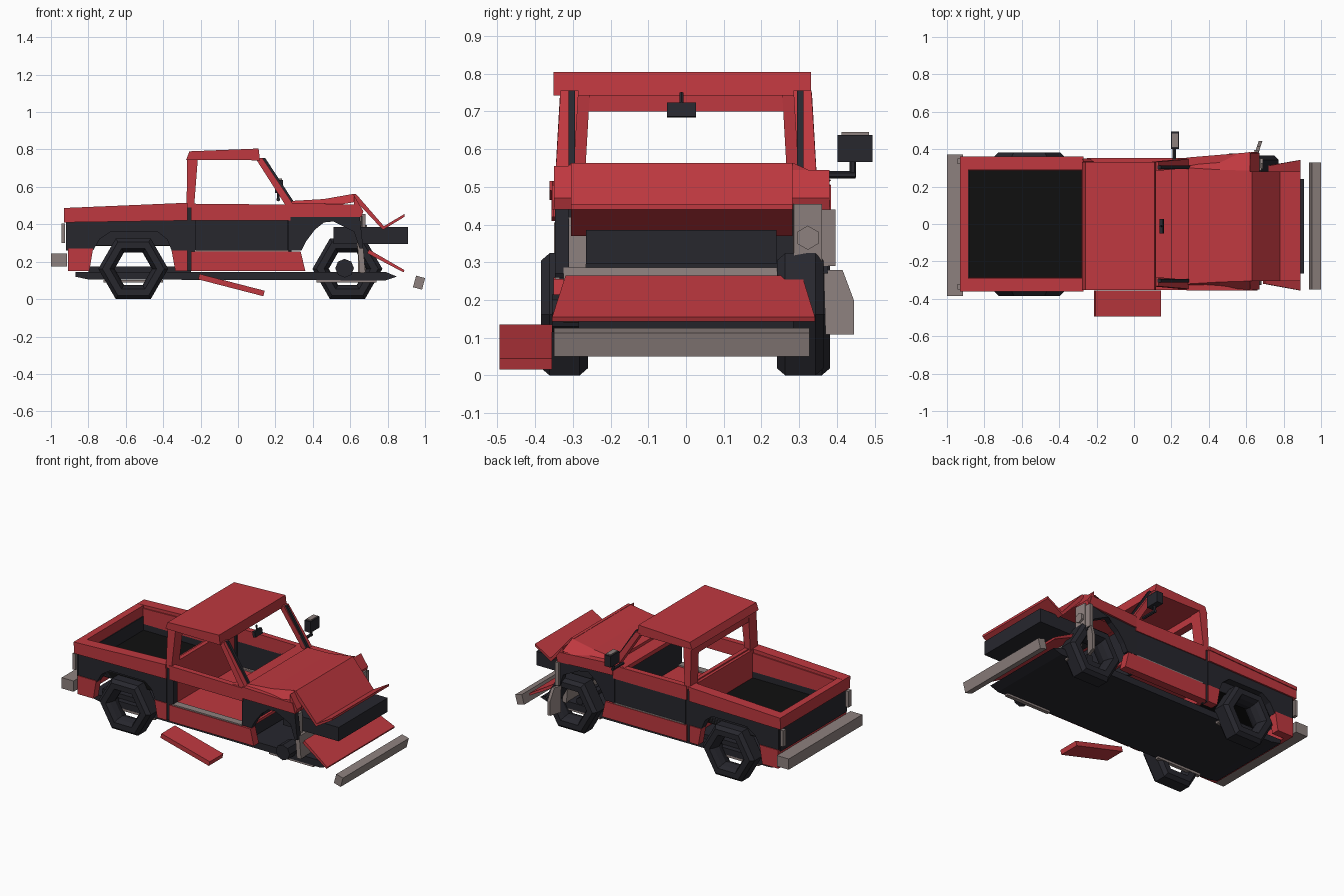
import bpy, bmesh, math
from mathutils import Matrix, Vector


def material(name, rgb):
    m = bpy.data.materials.new(name)
    m.diffuse_color = (*rgb, 1)
    return m


RED = material("red_paint", (0.52, 0.04, 0.05))
DARK = material("dark_trim", (0.02, 0.02, 0.027))
BLACK = material("black_liner", (0.005, 0.005, 0.005))
GREY = material("dull_metal", (0.27, 0.22, 0.21))


def finish(name, bm, mat):
    bmesh.ops.recalc_face_normals(bm, faces=bm.faces[:])
    me = bpy.data.meshes.new(name)
    bm.to_mesh(me)
    bm.free()
    me.materials.append(mat)
    ob = bpy.data.objects.new(name, me)
    bpy.context.collection.objects.link(ob)
    return ob


def box(name, x, y, z, mat, tilt=0, yaw=0):
    """Box from (min, max) ranges, turned about its own centre."""
    bm = bmesh.new()
    size = [b - a for a, b in (x, y, z)]
    mid = [(a + b) / 2 for a, b in (x, y, z)]
    bmesh.ops.create_cube(bm, size=1)
    bm.transform(Matrix.Translation(mid) @ Matrix.Rotation(math.radians(yaw), 4, 'Z')
                 @ Matrix.Rotation(math.radians(tilt), 4, 'Y') @ Matrix.Diagonal((*size, 1)))
    return finish(name, bm, mat)


def prism(name, pts, y0, y1, mat, move=None):
    """Side profile (x, z) extruded from y0 to y1; move(v) may reshape it."""
    bm = bmesh.new()
    f = bm.faces.new([bm.verts.new((x, y0, z)) for x, z in pts])
    ext = bmesh.ops.extrude_face_region(bm, geom=[f])["geom"]
    for v in ext:
        if isinstance(v, bmesh.types.BMVert):
            v.co.y = y1
    if move:
        for v in bm.verts:
            move(v.co)
    return finish(name, bm, mat)


def loft(name, sections, mat):
    """Closed skin through rings with equal point counts."""
    bm = bmesh.new()
    rings = [[bm.verts.new(p) for p in s] for s in sections]
    n = len(rings[0])
    for a, b in zip(rings, rings[1:]):
        for i in range(n):
            bm.faces.new((a[i], a[(i + 1) % n], b[(i + 1) % n], b[i]))
    bm.faces.new(rings[0])
    bm.faces.new(rings[-1])
    return finish(name, bm, mat)


def lathe(name, x, y, z, profile, mat, sides=6):
    """Closed (radius, y offset) profile spun around the y axis."""
    bm = bmesh.new()
    rings = []
    for i in range(sides):
        a = 2 * math.pi * i / sides
        rings.append([bm.verts.new((x + r * math.cos(a), y + d, z + r * math.sin(a)))
                      for r, d in profile])
    n = len(profile)
    for i in range(sides):
        a, b = rings[i], rings[(i + 1) % sides]
        for j in range(n):
            bm.faces.new((a[j], a[(j + 1) % n], b[(j + 1) % n], b[j]))
    return finish(name, bm, mat)


def rod(name, a, b, r, mat, sides=6):
    a, b = Vector(a), Vector(b)
    bm = bmesh.new()
    bmesh.ops.create_cone(bm, cap_ends=True, segments=sides, radius1=r, radius2=r, depth=(b - a).length)
    bm.transform(Matrix.Translation((a + b) / 2) @ (b - a).to_track_quat('Z', 'Y').to_matrix().to_4x4())
    return finish(name, bm, mat)


# Three six-sided wheels; the front one on the open side is missing
TYRE = [(0.165, -0.062), (0.187, -0.04), (0.187, 0.04), (0.165, 0.062),
        (0.125, 0.062), (0.11, 0.035), (0.10, 0.0), (0.11, -0.035), (0.125, -0.062)]
for name, x, y in (("rear_wheel_near", -0.56, -0.322), ("rear_wheel_far", -0.56, 0.32),
                   ("front_wheel_far", 0.585, 0.303)):
    lathe(name, x, y, 0.162, TYRE, DARK)
rod("front_axle", (0.57, -0.355, 0.165), (0.57, 0.28, 0.165), 0.025, DARK)
rod("bare_hub", (0.57, -0.355, 0.165), (0.57, -0.25, 0.165), 0.05, DARK, 8)

# Chassis
prism("chassis", [(-0.87, 0.12), (-0.8, 0.105), (0.79, 0.10), (0.85, 0.12), (0.79, 0.145),
                  (-0.87, 0.145)], -0.285, 0.285, DARK)
box("rear_chassis_step", (-0.8, -0.25), (-0.25, 0.25), (0.14, 0.175), DARK)
for x in (-0.56, 0.58):
    for y in (-0.27, 0.27):
        box("axle_bracket", (x - 0.16, x + 0.16), (y - 0.012, y + 0.012), (0.088, 0.102), GREY)

# Body sides
for s, side in ((-1, "near"), (1, "far")):
    def panel(name, pts, a, b, mat, move=None):
        prism(f"{name}_{side}", pts, s * a, s * b, mat, move)

    def flare(co):
        if s > 0 and co.x > 0.5:
            co.y += 0.03

    # Bed side
    panel("bed_band", [(-0.91, 0.26), (-0.91, 0.42), (-0.27, 0.425), (-0.27, 0.26), (-0.355, 0.26),
                       (-0.38, 0.32), (-0.43, 0.36), (-0.68, 0.36), (-0.74, 0.32), (-0.775, 0.26)],
          0.30, 0.347, DARK)
    panel("bed_tail_skirt", [(-0.91, 0.15), (-0.91, 0.27), (-0.775, 0.27), (-0.795, 0.15)], 0.30, 0.352, RED)
    panel("bed_front_skirt", [(-0.355, 0.26), (-0.27, 0.26), (-0.27, 0.15), (-0.335, 0.15)], 0.30, 0.352, RED)
    panel("bed_rail", [(-0.93, 0.41), (-0.93, 0.487), (-0.27, 0.515), (-0.27, 0.42)], 0.292, 0.357, RED)
    panel("bed_rail_lip", [(-0.93, 0.465), (-0.93, 0.487), (-0.27, 0.515), (-0.27, 0.49)], 0.30, 0.362, RED)
    panel("bed_inner_wall", [(-0.9, 0.37), (-0.9, 0.47), (-0.28, 0.49), (-0.28, 0.37)], 0.285, 0.30, RED)
    panel("bed_arch_liner", [(-0.9, 0.29), (-0.9, 0.37), (-0.28, 0.37), (-0.28, 0.29)], 0.285, 0.30, DARK)
    box(f"tail_light_{side}", (-0.945, -0.925), (s * 0.335 - 0.015, s * 0.335 + 0.015), (0.30, 0.405), GREY)
    # Cab side
    panel("cab_sill", [(-0.25, 0.15), (-0.25, 0.255), (0.335, 0.255), (0.36, 0.15)], 0.30, 0.352, RED)
    panel("sill_strip", [(-0.23, 0.253), (-0.23, 0.263), (0.27, 0.263), (0.27, 0.253)], 0.30, 0.348, GREY)
    panel("cab_belt", [(-0.25, 0.42), (-0.25, 0.51), (0.28, 0.505), (0.28, 0.42)], 0.315, 0.352, RED)
    panel("cab_rear_post", [(-0.27, 0.15), (-0.27, 0.5), (-0.225, 0.5), (-0.225, 0.15)], 0.30, 0.342, DARK)

    # Roof posts lean inwards
    def lean(co):
        co.y -= s * max(0, co.z - 0.5) * 0.06
    panel("rear_pillar", [(-0.275, 0.49), (-0.272, 0.75), (-0.215, 0.75), (-0.235, 0.49)], 0.27, 0.349, RED, lean)
    panel("windscreen_pillar", [(0.255, 0.5), (0.095, 0.75), (0.13, 0.755), (0.30, 0.5)], 0.30, 0.348, RED, lean)
    panel("windscreen_seal", [(0.285, 0.51), (0.125, 0.755), (0.145, 0.755), (0.305, 0.51)], 0.295, 0.312, DARK)

    # Front wing with wheel arch
    panel("wing_band", [(0.27, 0.26), (0.27, 0.45), (0.65, 0.45), (0.67, 0.27), (0.65, 0.27), (0.62, 0.36),
                        (0.56, 0.39), (0.51, 0.415), (0.46, 0.41), (0.41, 0.37), (0.365, 0.31), (0.34, 0.26)],
          0.31, 0.347, DARK, flare)
    panel("wing_top", [(0.28, 0.44), (0.28, 0.515), (0.64, 0.505), (0.66, 0.44)], 0.27, 0.355, RED, flare)

# Closed door on the far side only; the near opening shows the floor
box("far_door", (-0.24, 0.28), (0.315, 0.346), (0.25, 0.43), DARK)

# Bed
box("bed_floor", (-0.91, -0.27), (-0.30, 0.30), (0.285, 0.33), BLACK)
box("bed_front_wall", (-0.28, -0.262), (-0.34, 0.34), (0.27, 0.512), RED)
box("tailgate", (-0.92, -0.88), (-0.34, 0.34), (0.26, 0.42), DARK)
box("tailgate_top", (-0.93, -0.885), (-0.355, 0.355), (0.41, 0.487), RED)
box("tailgate_skirt", (-0.91, -0.88), (-0.34, 0.34), (0.15, 0.265), RED)

# Cab
box("cab_floor", (-0.25, 0.3), (-0.335, 0.335), (0.235, 0.253), RED)
box("cab_back", (-0.262, -0.235), (-0.34, 0.34), (0.15, 0.52), RED)
box("firewall", (0.265, 0.285), (-0.335, 0.335), (0.15, 0.5), DARK)
box("cowl", (0.20, 0.31), (-0.34, 0.34), (0.48, 0.507), RED)
box("rear_window_header", (-0.27, -0.22), (-0.33, 0.32), (0.70, 0.76), RED)
prism("roof", [(-0.277, 0.745), (-0.26, 0.79), (0.11, 0.805), (0.118, 0.742)], -0.352, 0.332, RED)
rod("mirror_stem", (0.14, -0.012, 0.75), (0.15, -0.012, 0.70), 0.006, DARK)
box("cabin_mirror", (0.14, 0.158), (-0.05, 0.026), (0.685, 0.722), DARK, -10)

# Hood with crumpled, folded nose
loft("hood", [[(x, -w, z - 0.045), (x, -t, z), (x, t - 0.02, z), (x, w + e, z - 0.045)]
              for x, w, t, z, e in ((0.29, 0.345, 0.32, 0.525, 0.0), (0.46, 0.345, 0.31, 0.535, 0.015),
                                    (0.62, 0.35, 0.305, 0.563, 0.035))], RED)
prism("folded_hood_nose", [(0.61, 0.563), (0.63, 0.563), (0.78, 0.39), (0.89, 0.455), (0.89, 0.44),
                           (0.775, 0.37), (0.61, 0.545)], -0.305, 0.282, RED)
prism("hood_side_remnant", [(0.62, 0.555), (0.67, 0.47), (0.66, 0.44), (0.62, 0.44)], -0.35, -0.3, RED)
prism("hood_side_remnant_far", [(0.62, 0.545), (0.67, 0.47), (0.66, 0.44), (0.62, 0.44)], 0.28, 0.38, RED)

# Nose: displaced grille block, lamp plates and bent valance
box("grille_block", (0.51, 0.91), (-0.265, 0.24), (0.295, 0.385), DARK)
box("radiator_panel", (0.645, 0.675), (-0.325, 0.30), (0.14, 0.285), GREY, -5)
box("near_lamp_plate", (0.635, 0.65), (-0.312, -0.265), (0.27, 0.42), GREY)
box("far_lamp_plate", (0.66, 0.678), (0.285, 0.36), (0.29, 0.455), GREY, 0, 6)
box("far_lamp_surround", (0.645, 0.668), (0.35, 0.396), (0.29, 0.44), GREY, 0, 6)
rod("far_lamp", (0.665, 0.323, 0.365), (0.69, 0.323, 0.365), 0.032, GREY)
loft("hanging_lamp_plate", [[(0.65 + x, 0.365, 0.28), (0.665 + x, 0.415, 0.28), (0.675 + x, 0.445, 0.20),
                             (0.675 + x, 0.445, 0.108), (0.65 + x, 0.37, 0.108)] for x in (-0.008, 0.012)], GREY)
loft("bent_valance", [[(0.70, y * 0.9, 0.265), (0.89, y, 0.155), (0.885, y, 0.143), (0.69, y * 0.9, 0.245)]
                      for y in (-0.355, 0.342)], RED)

# Bumpers
box("rear_bumper", (-1.0, -0.915), (-0.385, 0.372), (0.175, 0.245), GREY)
box("fallen_front_bumper", (0.943, 0.993), (-0.35, 0.328), (0.056, 0.12), GREY, 15)

# Side mirror and fallen step panel
rod("side_mirror_arm", (0.215, 0.34, 0.532), (0.215, 0.45, 0.532), 0.01, DARK)
rod("side_mirror_post", (0.215, 0.442, 0.525), (0.215, 0.442, 0.58), 0.009, DARK)
box("side_mirror", (0.197, 0.24), (0.402, 0.495), (0.566, 0.638), DARK)
box("side_mirror_cap", (0.203, 0.235), (0.412, 0.485), (0.636, 0.645), GREY)
box("fallen_side_panel", (-0.215, 0.145), (-0.494, -0.355), (0.06, 0.09), RED, 14.5)
